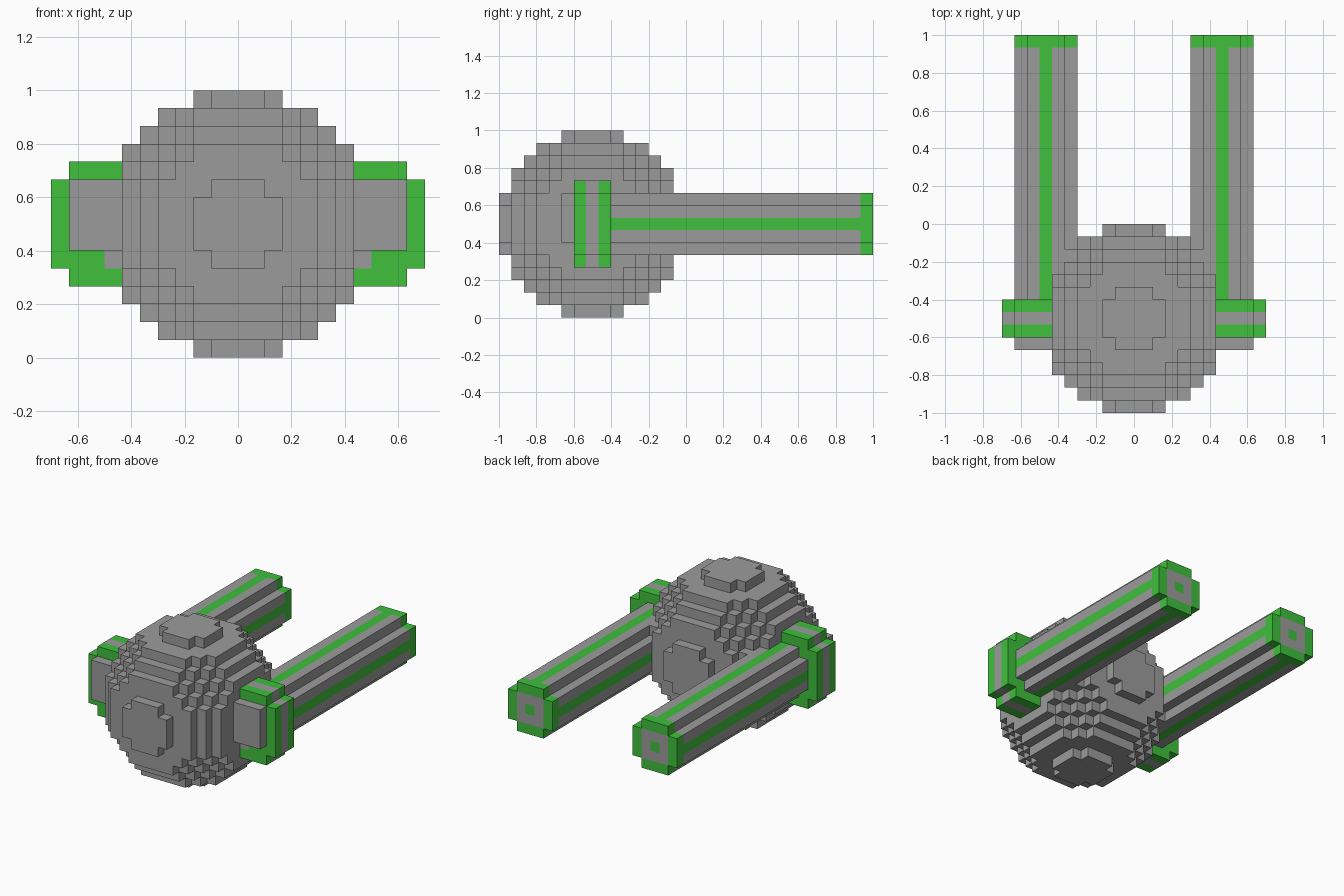
import bpy
import bmesh
from mathutils import Vector

cube = bpy.data.objects.get("Cube")
if cube:
    bpy.data.objects.remove(cube, do_unlink=True)

UNIT = 1 / 15                      # edge of one block
CENTRE = Vector((0, -0.5, 0.5))    # middle of the ball
GRAY, GREEN = 0, 1


def make_material(name, rgb):
    mat = bpy.data.materials.new(name)
    mat.use_nodes = True
    mat.diffuse_color = (*rgb, 1)
    mat.node_tree.nodes["Principled BSDF"].inputs["Base Color"].default_value = (*rgb, 1)
    return mat


MATERIALS = [make_material("gray", (0.33, 0.33, 0.33)),
             make_material("green", (0.05, 0.53, 0.045))]


def block_part(name, cells, y_planes=None):
    """Skin a {(x, y, z): colour} set of blocks; y_planes sets uneven layer depths."""
    bm = bmesh.new()
    verts = {}

    def corner(p):
        if p not in verts:
            y = y_planes[int(p[1] + 0.5)] if y_planes else p[1]
            verts[p] = bm.verts.new(CENTRE + Vector((p[0], y, p[2])) * UNIT)
        return verts[p]

    for cell, colour in cells.items():
        for axis in range(3):
            for side in (-1, 1):
                neighbour = list(cell)
                neighbour[axis] += side
                if tuple(neighbour) in cells:
                    continue
                # Quad on the open side, wound to face outward
                u, v = (axis + 1) % 3, (axis + 2) % 3
                loop = []
                for a, b in ((-1, -1), (1, -1), (1, 1), (-1, 1))[::side]:
                    p = list(cell)
                    p[axis] += side / 2
                    p[u] += a / 2
                    p[v] += b / 2
                    loop.append(corner(tuple(p)))
                bm.faces.new(loop).material_index = colour
    mesh = bpy.data.meshes.new(name)
    for mat in MATERIALS:
        mesh.materials.append(mat)
    bm.to_mesh(mesh)
    bm.free()
    obj = bpy.data.objects.new(name, mesh)
    bpy.context.collection.objects.link(obj)


# Ball: every block within the radius
R = range(-7, 8)
block_part("ball", {(x, y, z): GRAY for x in R for y in R for z in R
                    if x * x + y * y + z * z <= 56})


def notched(half):
    """Square cross-section with its four corner blocks missing."""
    span = range(-half, half + 1)
    return [(x, z) for x in span for z in span if abs(x) + abs(z) < 2 * half]


def shaft_colour(x, z, layer):
    if layer == 0:                         # long striped section
        return GREEN if x == 0 or z == 0 else GRAY
    ring = max(abs(x), abs(z))             # end cap in concentric rings
    return GRAY if ring == 1 else GREEN


for side, label in ((1, "left"), (-1, "right")):
    cx = 7 * side
    # Hub: green, gray, green slices
    block_part(label + "_hub", {(cx + x, y, z): GRAY if y == 0 else GREEN
                                for x, z in notched(3) for y in (-1, 0, 1)})
    # Plate on the front of the hub
    block_part(label + "_front_plate", {(cx + x, -2, z): GRAY
                                        for x in range(-2, 3) for z in range(-1, 3)})
    # Long shaft reaching back, ending in a cap one block deep
    block_part(label + "_shaft", {(cx + x, layer, z): shaft_colour(x, z, layer)
                                  for x, z in notched(2) for layer in (0, 1)},
               y_planes=(1.5, 21.5, 22.5))
